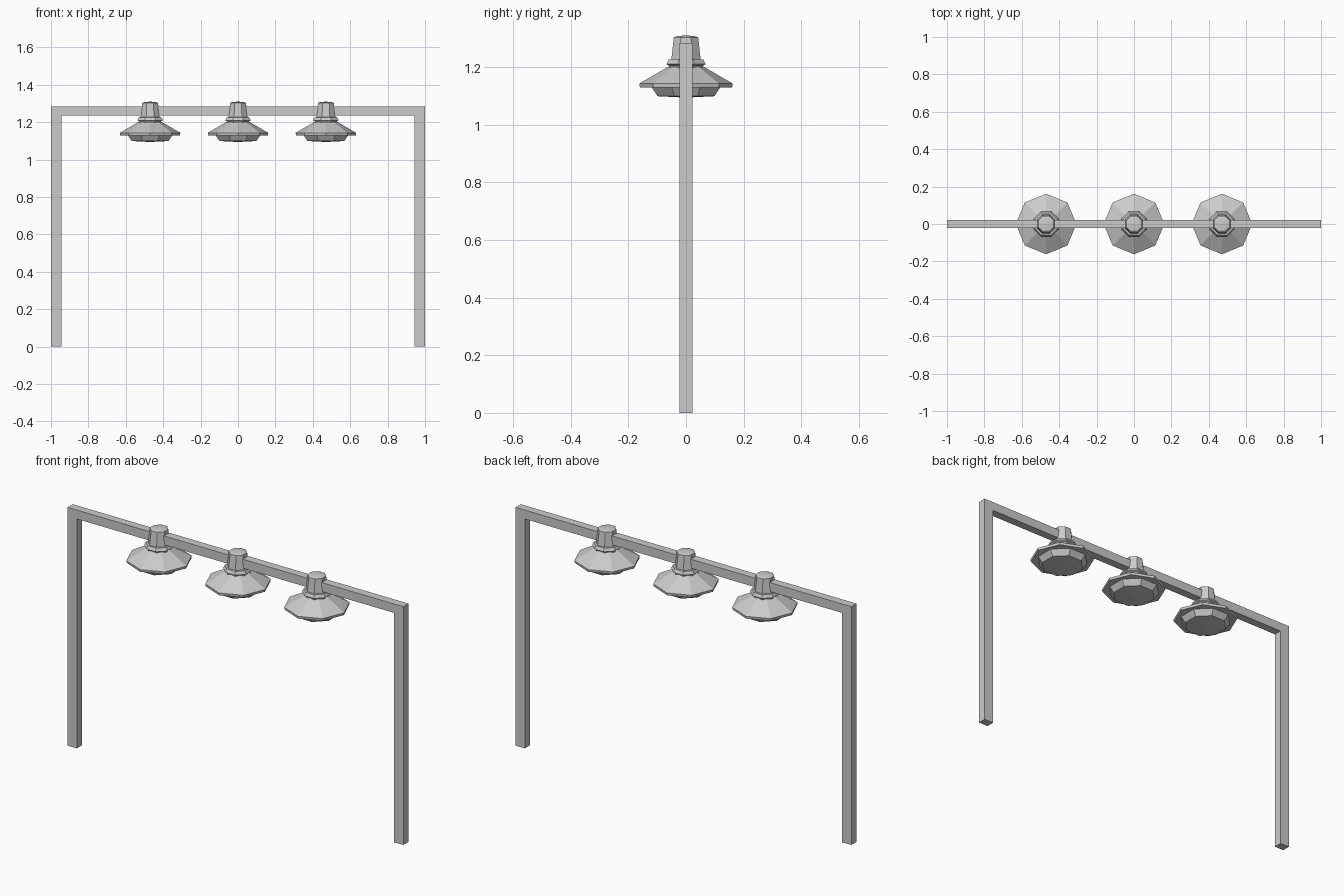
import bpy, bmesh
from math import cos, sin, pi

if "Cube" in bpy.data.objects:
    bpy.data.objects.remove(bpy.data.objects["Cube"])


def finish(name, bm):
    bmesh.ops.recalc_face_normals(bm, faces=bm.faces)
    mesh = bpy.data.meshes.new(name)
    bm.to_mesh(mesh)
    bm.free()
    obj = bpy.data.objects.new(name, mesh)
    bpy.context.collection.objects.link(obj)
    return obj


def lathe(name, profile, x, turn=0.0, sides=8):
    """Faceted turned shape from (radius, z) points; radius 0 makes a tip."""
    bm = bmesh.new()
    rings = []
    for r, z in profile:
        if r == 0:
            rings.append([bm.verts.new((x, 0, z))] * sides)
        else:
            angles = [turn + 2 * pi * i / sides for i in range(sides)]
            rings.append([bm.verts.new((x + r * cos(a), r * sin(a), z)) for a in angles])
    for lo, hi in zip(rings, rings[1:]):
        for i in range(sides):
            j = (i + 1) % sides
            bm.faces.new(dict.fromkeys((lo[i], lo[j], hi[j], hi[i])))
    return finish(name, bm)


# Square-section portal frame: U outline extruded in depth
outline = [(-1, 0), (-0.945, 0), (-0.945, 1.235), (0.945, 1.235),
           (0.945, 0), (1, 0), (1, 1.283), (-1, 1.283)]
bm = bmesh.new()
face = bm.faces.new([bm.verts.new((x, -0.022, z)) for x, z in outline])
moved = bmesh.ops.extrude_face_region(bm, geom=[face])["geom"]
bmesh.ops.translate(bm, vec=(0, 0.044, 0),
                    verts=[g for g in moved if isinstance(g, bmesh.types.BMVert)])
bm.faces.ensure_lookup_table()
if not face.is_valid or len(bm.faces) < 10:
    bm.faces.new([v for v in sorted(bm.verts, key=lambda v: v.co.y)[:8]])
finish("portal_frame", bm)

# Three hanging lamps
cap = [(0, 1.20), (0.056, 1.20), (0.055, 1.225), (0.046, 1.303), (0.035, 1.307), (0, 1.31)]
collar = [(0, 1.195), (0.062, 1.195), (0.064, 1.205), (0.074, 1.21), (0.065, 1.226), (0, 1.23)]
shade = [(0, 1.135), (0.13, 1.13), (0.16, 1.13), (0.162, 1.143), (0.06, 1.202), (0, 1.202)]
lens = [(0, 1.094), (0.107, 1.099), (0.13, 1.132), (0, 1.136)]
for side, x in (("left", -0.47), ("middle", 0), ("right", 0.47)):
    lathe(side + "_lamp_cap", cap, x, pi / 8)
    lathe(side + "_lamp_collar", collar, x, pi / 8)
    lathe(side + "_lamp_shade", shade, x)
    lathe(side + "_lamp_lens", lens, x, pi / 8)
